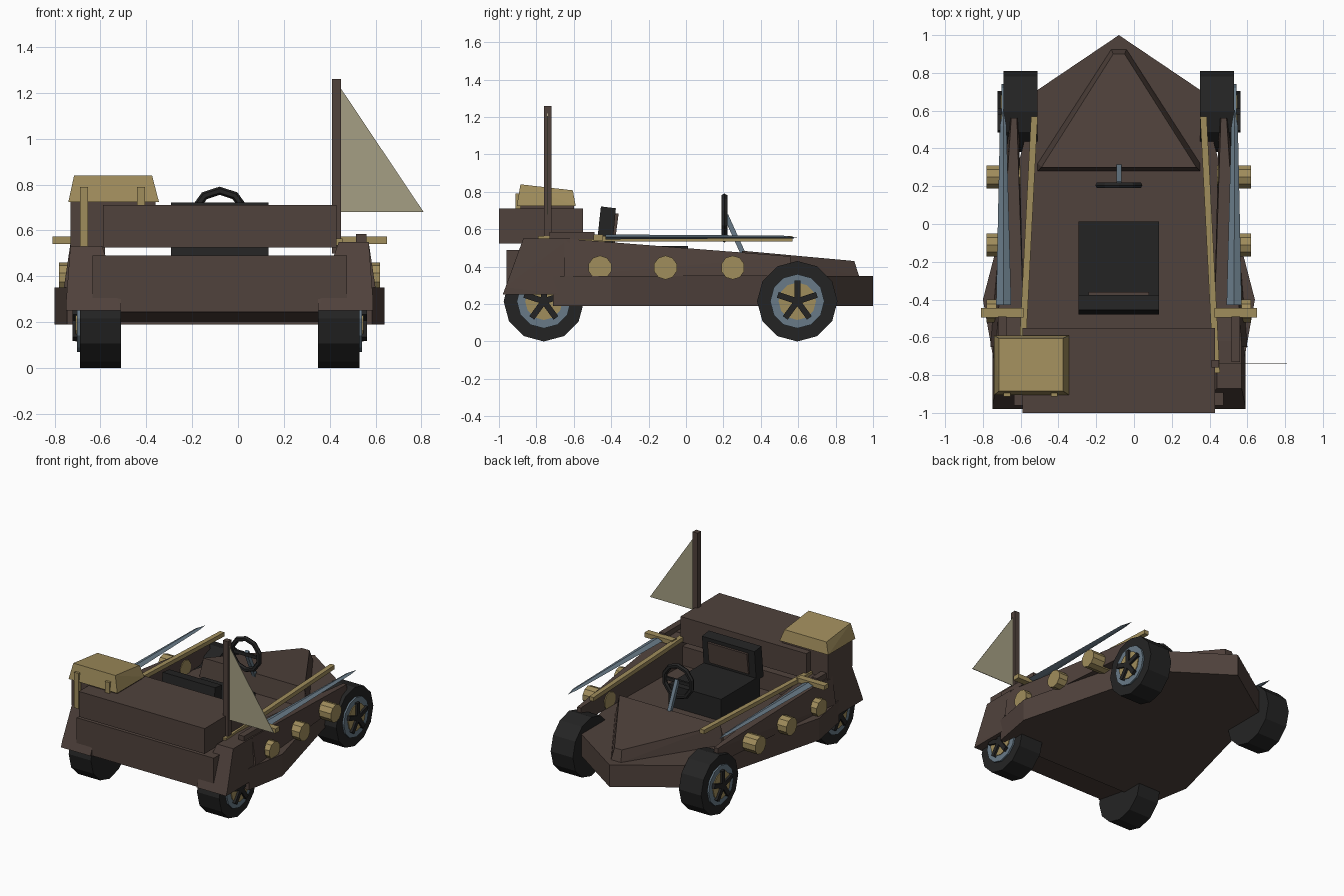
import bpy, bmesh, math
from mathutils import Vector, Matrix

if "Cube" in bpy.data.objects:
    bpy.data.objects.remove(bpy.data.objects["Cube"])

C = -0.08  # centre line of the car body


def material(name, rgb):
    m = bpy.data.materials.new(name)
    lin = [((v / 255 + 0.055) / 1.055) ** 2.4 for v in rgb]
    m.diffuse_color = (*lin, 1)
    m.use_nodes = True
    m.node_tree.nodes["Principled BSDF"].inputs["Base Color"].default_value = m.diffuse_color
    return m


BROWN = material("dark brown", (80, 66, 60))
BLACK = material("black", (36, 36, 36))
YELLOW = material("straw yellow", (160, 141, 92))
GREY = material("blue grey", (104, 122, 135))
CLOTH = material("flag cloth", (165, 159, 131))


def finish(name, bm, mat):
    bmesh.ops.recalc_face_normals(bm, faces=bm.faces)
    me = bpy.data.meshes.new(name)
    bm.to_mesh(me)
    bm.free()
    me.materials.append(mat)
    ob = bpy.data.objects.new(name, me)
    bpy.context.collection.objects.link(ob)
    return ob


def hull(name, pts, mat, s=1):
    """Convex solid; x is measured from the centre line, s mirrors it."""
    bm = bmesh.new()
    for x, y, z in pts:
        bm.verts.new((C + s * x, y, z))
    bmesh.ops.convex_hull(bm, input=bm.verts)
    bmesh.ops.dissolve_limit(bm, angle_limit=0.01, verts=bm.verts, edges=bm.edges)
    return finish(name, bm, mat)


def box(name, x, y, z, mat, s=1):
    return hull(name, [(a, b, c) for a in x for b in y for c in z], mat, s)


def cyl(name, x0, x1, y, z, r, n, mat, s=1, turn=0.0):
    """Cylinder along x."""
    pts = []
    for i in range(n):
        a = 2 * math.pi * i / n + turn
        for x in (x0, x1):
            pts.append((x, y + r * math.cos(a), z + r * math.sin(a)))
    return hull(name, pts, mat, s)


# lower hull slab
plan = [(0, 1.0), (0.43, 0.71), (0.72, -0.40), (0.665, -0.71)]
hull("lower_hull", [(s * x, y, z) for x, y in plan for s in (-1, 1)
                    for z in (0.19, 0.35)], BROWN)

# hood wedge with blunt nose
hull("hood", [(s * x, y, z) for s in (-1, 1) for x, y, z in
              [(0.43, 0.32, 0.35), (0.41, 0.30, 0.485), (0.43, 0.28, 0.35),
               (0.04, 0.925, 0.35), (0.03, 0.90, 0.43)]], BROWN)

# rear body panel and raised trunk
hull("rear_body", [(s * 0.555, y, z) for s in (-1, 1) for y, z in
                   [(-0.96, 0.245), (-0.96, 0.49), (-0.56, 0.49), (-0.56, 0.20),
                    (-0.70, 0.20)]], BROWN)
box("trunk", (-0.51, 0.51), (-1.0, -0.55), (0.525, 0.71), BROWN)

# wheels, fenders, walls, swords and poles on both sides
for s, side in ((1, "right"), (-1, "left")):
    for wy, end in ((-0.76, "front"), (0.595, "back")):
        n = f"{side}_{end}_"
        cyl(n + "tyre", 0.43, 0.61, wy, 0.215, 0.215, 12, BLACK, s)
        cyl(n + "rim", 0.5, 0.622, wy, 0.215, 0.145, 12, GREY, s)
        cyl(n + "hub", 0.5, 0.628, wy, 0.215, 0.1, 12, YELLOW, s)
        for k in range(5):
            a = math.pi / 2 + k * 2 * math.pi / 5
            d = Vector((0, math.cos(a), math.sin(a)))
            t = Vector((0, -d.z, d.y)) * 0.016
            o = Vector((0, wy, 0.215))
            hull(n + f"spoke_{k}", [tuple(o + d * r + t * w + Vector((x, 0, 0)))
                                    for r in (0, 0.11) for w in (-1, 1)
                                    for x in (0.6, 0.643)], BLACK, s)

    # rear fender
    hull(side + "_fender", [
        (0.43, -0.98, 0.25), (0.67, -0.98, 0.25), (0.43, -0.96, 0.30),
        (0.67, -0.965, 0.29), (0.43, -0.63, 0.25), (0.67, -0.63, 0.25),
        (0.555, -0.88, 0.45), (0.65, -0.87, 0.55), (0.52, -0.87, 0.55),
        (0.65, -0.62, 0.55), (0.52, -0.62, 0.55)], BROWN, s)
    # tapering side wall
    hull(side + "_side_wall", [
        (0.50, -0.65, 0.35), (0.68, -0.65, 0.35), (0.50, -0.65, 0.55),
        (0.65, -0.65, 0.55), (0.53, 0.56, 0.35), (0.58, 0.56, 0.35),
        (0.54, 0.56, 0.455), (0.57, 0.56, 0.455)], BROWN, s)
    # round pegs along the side
    for k, y in enumerate((-0.46, -0.11, 0.25)):
        cyl(f"{side}_peg_{k}", 0.52, 0.70, y, 0.395, 0.064, 10, YELLOW, s, math.pi / 10)
    # sword: guard, grip, blade
    box(side + "_sword_guard", (0.505, 0.73), (-0.495, -0.445), (0.54, 0.573), YELLOW, s)
    box(side + "_sword_grip", (0.595, 0.64), (-0.73, -0.49), (0.545, 0.585), BROWN, s)
    hull(side + "_sword_blade", [
        (0.57, -0.43, 0.558), (0.65, -0.43, 0.558), (0.61, -0.43, 0.572),
        (0.61, -0.43, 0.546), (0.595, 0.52, 0.558), (0.63, 0.52, 0.558),
        (0.612, 0.52, 0.566), (0.612, 0.52, 0.552), (0.612, 0.61, 0.552)], GREY, s)
    # long pole lying along the cockpit
    hull(side + "_long_pole", [(x, y, z) for z in (0.535, 0.565) for x, y in
                               [(0.43, 0.57), (0.465, 0.57), (0.50, -0.79),
                                (0.535, -0.79)]], YELLOW, s)

# chest on the rear left with lid and straps
box("chest", (-0.65, -0.28), (-0.885, -0.60), (0.53, 0.725), BROWN)
hull("chest_lid", [(x, y, 0.725) for x in (-0.66, -0.265) for y in (-0.905, -0.59)]
     + [(x, y, z) for x in (-0.635, -0.295)
        for y, z in ((-0.885, 0.84), (-0.605, 0.808))], YELLOW)
for k, x in enumerate((-0.61, -0.36)):
    box(f"chest_strap_{k}", (x, x + 0.035), (-0.912, -0.885), (0.53, 0.79), YELLOW)

# flag pole and pennant
box("flag_pole", (0.49, 0.53), (-0.76, -0.72), (0.5, 1.26), BROWN)
hull("pennant", [(x, y, z) for y in (-0.742, -0.738) for x, z in
                 [(0.525, 1.225), (0.525, 0.68), (0.89, 0.68)]], CLOTH)

# seat
box("seat_cushion", (-0.213, 0.213), (-0.44, 0.012), (0.35, 0.51), BLACK)
hull("seat_back", [(x, y, z) for x in (-0.213, 0.213) for y, z in
                   [(-0.48, 0.49), (-0.455, 0.722), (-0.375, 0.712), (-0.395, 0.49)]], BLACK)
hull("seat_panel", [(x, y, z) for x in (-0.16, 0.16) for y, z in
                    [(-0.40, 0.53), (-0.385, 0.685), (-0.36, 0.685), (-0.38, 0.53)]], BROWN)

# steering wheel ring, spokes and column
bpy.ops.mesh.primitive_torus_add(major_segments=10, minor_segments=6, major_radius=0.113,
                                 minor_radius=0.018, location=(C, 0.205, 0.66),
                                 rotation=(math.pi / 2, 0, 0))
ring = bpy.context.object
ring.name = "steering_wheel"
ring.data.transform(Matrix.Rotation(math.pi / 10, 4, 'Z'))
ring.data.materials.append(BLACK)
box("steering_bar", (-0.11, 0.11), (0.197, 0.213), (0.648, 0.672), BLACK)
hull("steering_column", [(x, y, z) for x in (-0.013, 0.013) for y, z in
                         [(0.20, 0.67), (0.225, 0.68), (0.32, 0.47), (0.295, 0.46)]], GREY)
